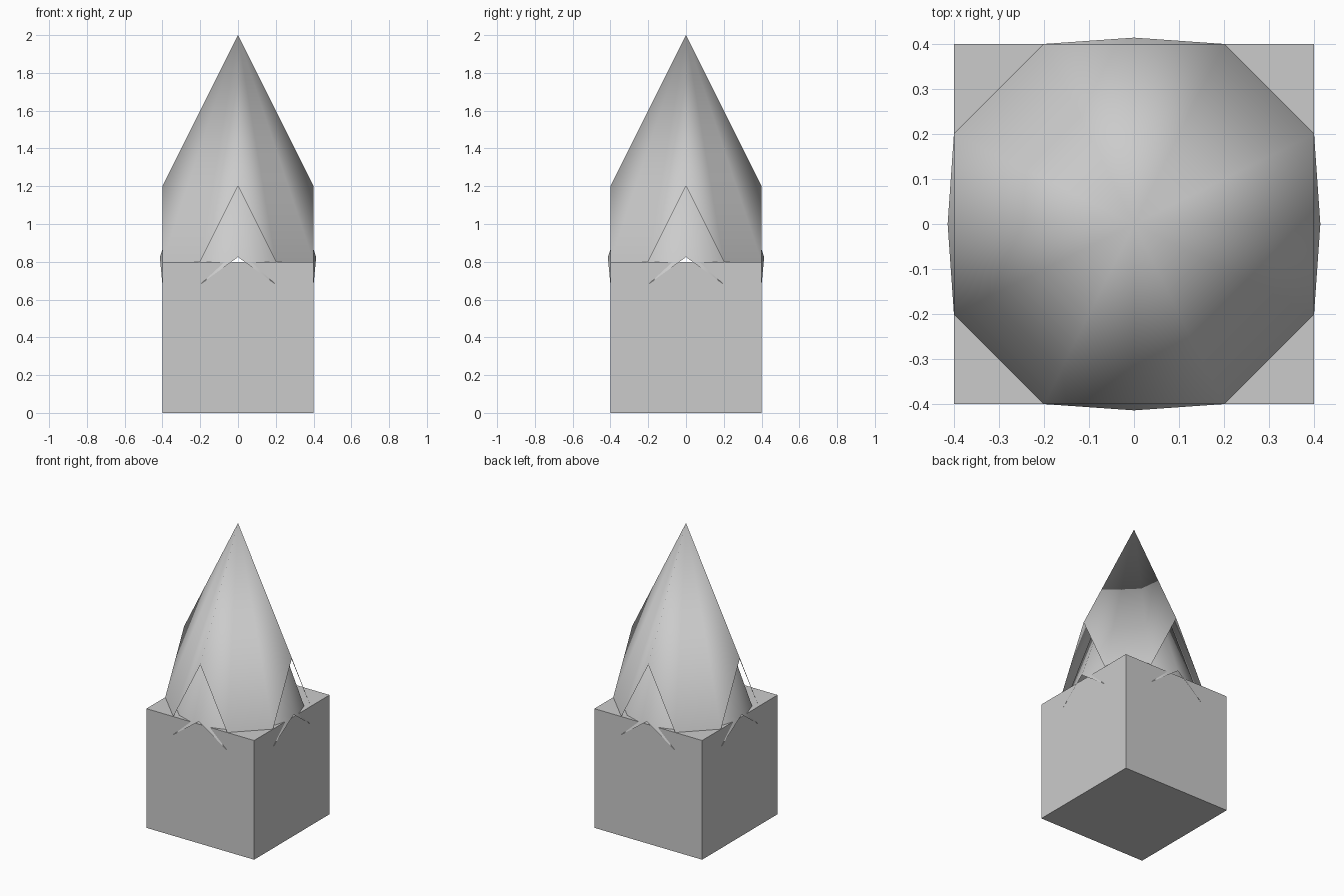
import bpy

if "Cube" in bpy.data.objects:
    bpy.data.objects.remove(bpy.data.objects["Cube"])

grey = bpy.data.materials.new("light_grey")
grey.diffuse_color = (0.6, 0.6, 0.6, 1)
grey.use_nodes = True
grey.node_tree.nodes["Principled BSDF"].inputs["Base Color"].default_value = grey.diffuse_color

APEX = (0, 0, 2)


def make(name, verts, faces, smooth=False):
    mesh = bpy.data.meshes.new(name)
    mesh.from_pydata(verts, [], faces)
    mesh.materials.append(grey)
    for p in mesh.polygons:
        p.use_smooth = smooth
    mesh.update()
    obj = bpy.data.objects.new(name, mesh)
    bpy.context.collection.objects.link(obj)
    return obj


def turn(p, q):
    """Quarter turns about z."""
    x, y, z = p
    for _ in range(q):
        x, y = -y, x
    return (x, y, z)


def ring(points):
    return [turn(p, q) for q in range(4) for p in points]


# Square base block
bpy.ops.mesh.primitive_cube_add(size=0.8, location=(0, 0, 0.4))
base = bpy.context.object
base.name = "base_block"
base.data.materials.append(grey)

# Outer spire: four sloping corner faces with pointed openings between them
rim = [APEX] + ring([(0.4, 0, 1.2), (0.4, 0.2, 0.8), (0.2, 0.4, 0.8)])
faces = []
for q in range(4):
    a, b, c = 1 + 3 * q, 2 + 3 * q, 3 + 3 * q
    d = 1 + (3 * q + 3) % 12
    faces += [(0, a, b), (0, b, c), (0, c, d)]
make("outer_spire", rim, faces, smooth=True)

# Inner cone: closes the openings, its arched lower edge breaks through the block sides
rim = [APEX] + ring([(0.414, 0, 0.825), (0.4, 0.2, 0.68), (0.2, 0.4, 0.68)])
faces = [(0, 1 + i, 1 + (i + 1) % 12) for i in range(12)]
make("inner_cone", rim, faces, smooth=True)
